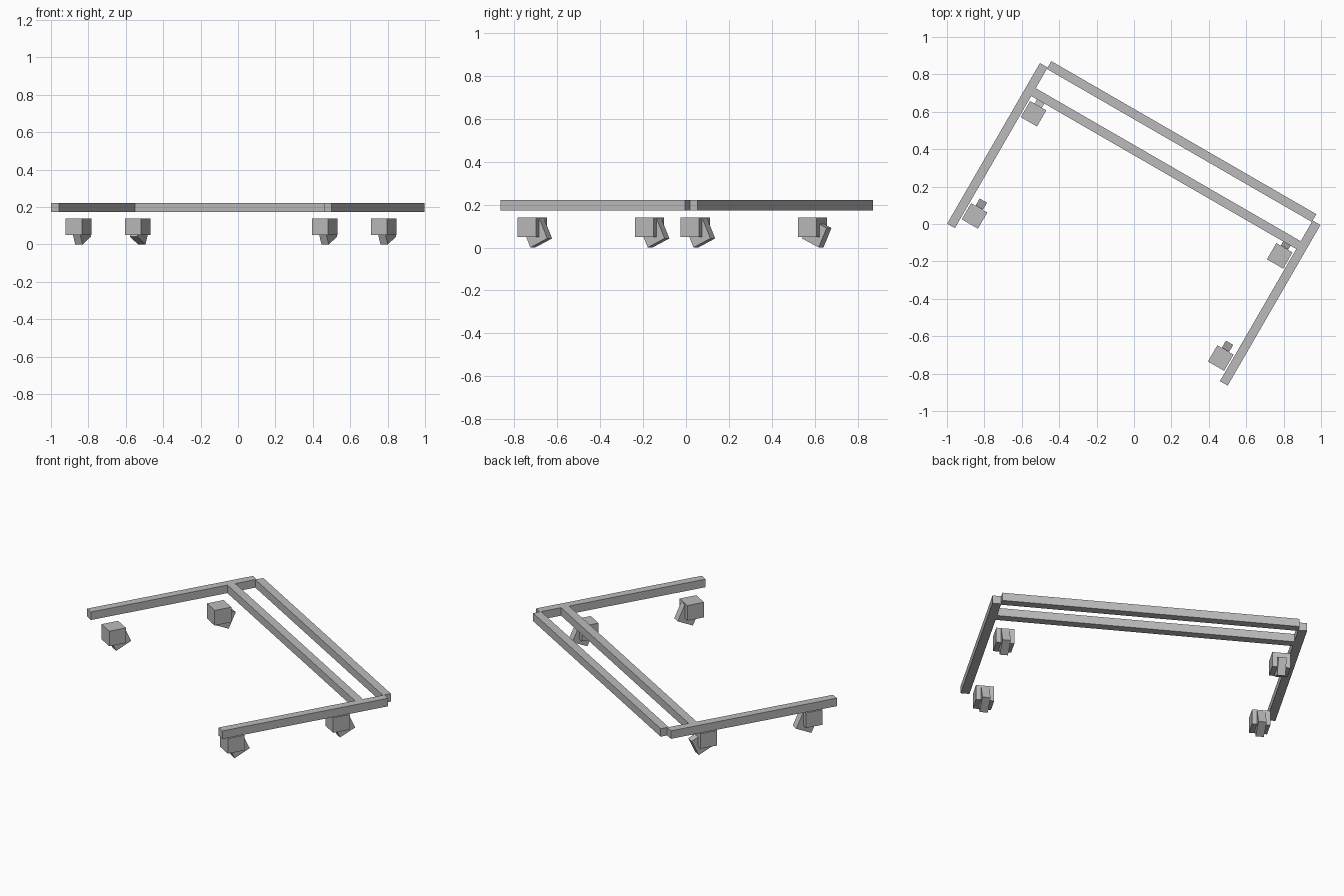
import bpy
from math import radians
from mathutils import Matrix

cube = bpy.data.objects.get("Cube")
if cube:
    bpy.data.objects.remove(cube, do_unlink=True)

# One plain grey for the whole model
grey = bpy.data.materials.new("plain_grey")
grey.use_nodes = True
colour = (0.5, 0.5, 0.5, 1)
grey.diffuse_color = colour
grey.node_tree.nodes["Principled BSDF"].inputs["Base Color"].default_value = colour

# The whole frame is turned about the vertical axis
TURN = Matrix.Rotation(radians(-30), 4, "Z")


def box(name, centre, size, tilt=0):
    """Box in the frame's own axes, tilted about its width axis."""
    bpy.ops.mesh.primitive_cube_add(size=1)
    ob = bpy.context.object
    ob.name = name
    ob.data.transform(Matrix.Diagonal((*size, 1)))
    ob.matrix_world = TURN @ Matrix.Translation(centre) @ Matrix.Rotation(radians(tilt), 4, "X")
    ob.data.materials.append(grey)


BAR = 0.048
BAR_Z = 0.197

# Side rails
for side, x in (("left", 0.842), ("right", -0.842)):
    box(side + "_side_rail", (x, -0.002, BAR_Z), (BAR, 0.992, BAR))

# Cross rails
for name, y in (("back_cross_rail", 0.509), ("inner_cross_rail", 0.342)):
    box(name, (0, y, BAR_Z), (1.636, BAR, BAR))

# Casters: a square housing with a tilted wheel block below it
for side, x in (("left", 0.76), ("right", -0.76)):
    for end, y in (("front", -0.389), ("back", 0.242)):
        name = side + "_" + end
        box(name + "_caster_housing", (x, y, 0.095), (0.1, 0.1, 0.09))
        swung = name == "right_back"
        box(name + "_caster_wheel", (x, y + (0.022 if swung else 0.028), 0.0665),
            (0.045, 0.1, 0.1), -25 if swung else 25)
